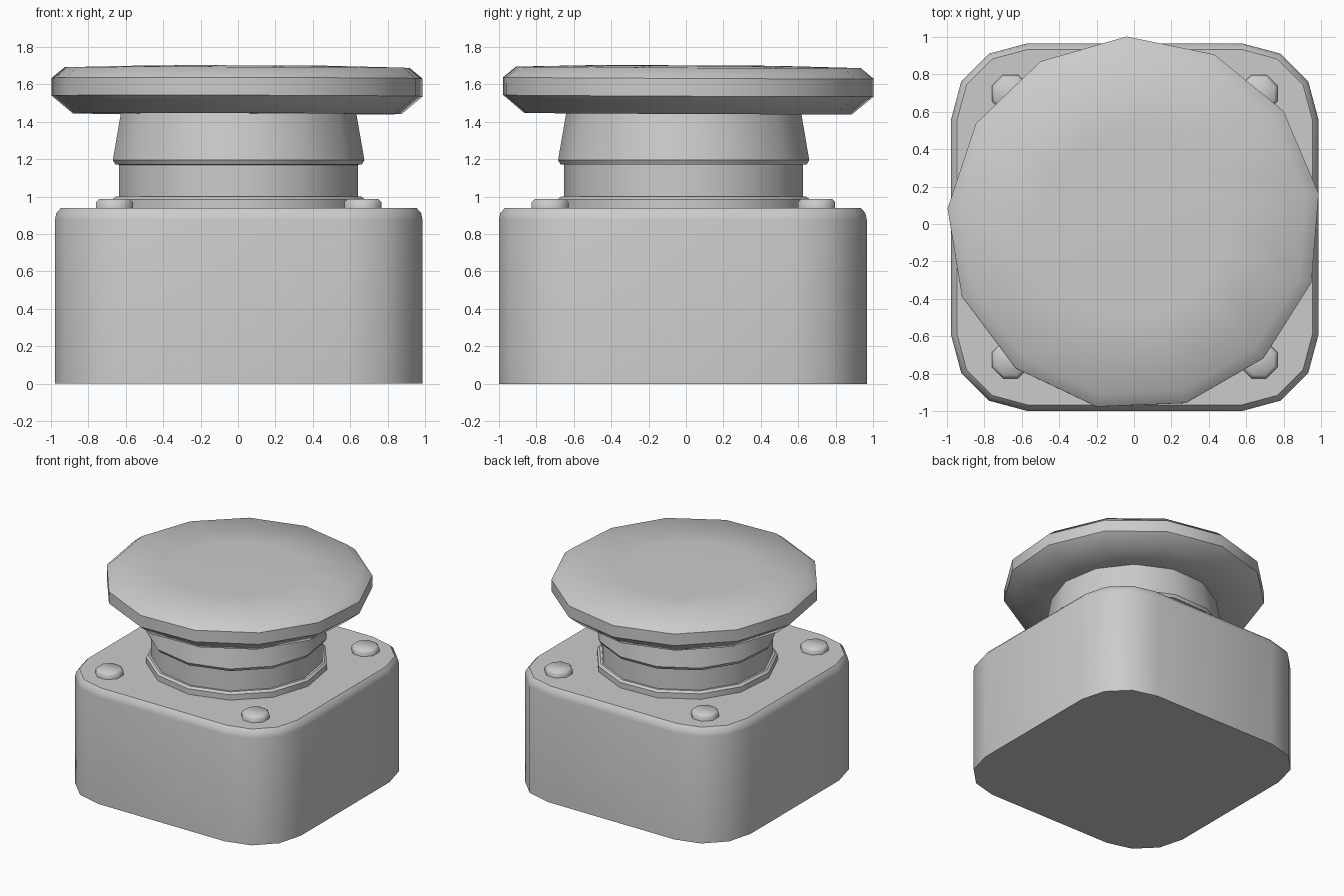
import bpy, bmesh
from math import pi, sin, cos, radians

if "Cube" in bpy.data.objects:
    bpy.data.objects.remove(bpy.data.objects["Cube"])


def finish(name, bm, angle=35):
    bmesh.ops.recalc_face_normals(bm, faces=bm.faces)
    mesh = bpy.data.meshes.new(name)
    bm.to_mesh(mesh)
    bm.free()
    ob = bpy.data.objects.new(name, mesh)
    bpy.context.collection.objects.link(ob)
    bpy.ops.object.select_all(action='DESELECT')
    ob.select_set(True)
    bpy.context.view_layer.objects.active = ob
    bpy.ops.object.shade_smooth_by_angle(angle=radians(angle))
    return ob


def loft(name, outlines, angle=35):
    """Bridge stacked outlines and cap both ends."""
    bm = bmesh.new()
    rings = [[bm.verts.new(p) for p in o] for o in outlines]
    n = len(rings[0])
    for a, b in zip(rings, rings[1:]):
        for i in range(n):
            j = (i + 1) % n
            bm.faces.new((a[i], a[j], b[j], b[i]))
    bm.faces.new(rings[0])
    bm.faces.new(rings[-1])
    return finish(name, bm, angle)


def turned(name, profile, sides, phase, angle=35):
    """Low-poly turned part from (radius, height) pairs."""
    return loft(name, [[(r * cos(phase + 2 * pi * i / sides),
                         r * sin(phase + 2 * pi * i / sides), z)
                        for i in range(sides)] for r, z in profile], angle)


def rounded_square(half, radius, z, steps=3):
    pts = []
    for q, (sx, sy) in enumerate(((1, 1), (-1, 1), (-1, -1), (1, -1))):
        for k in range(steps + 1):
            a = pi / 2 * (q + k / steps)
            pts.append((sx * (half - radius) + radius * cos(a),
                        sy * (half - radius) + radius * sin(a), z))
    return pts


CX, CY = 0.004, -0.017

# Housing with rounded corners and a softened top edge
housing = loft("housing", [rounded_square(0.983, 0.41, 0),
                           rounded_square(0.983, 0.41, 0.875),
                           rounded_square(0.975, 0.402, 0.912),
                           rounded_square(0.950, 0.377, 0.94)], 40)
housing.location = (CX, CY, 0)

# Stepped neck: flange, lower collar and tapered upper collar
neck = turned("neck", [(0.68, 0.93), (0.68, 0.985), (0.662, 1.0), (0.645, 1.0),
                       (0.645, 1.17), (0.665, 1.172), (0.678, 1.195),
                       (0.632, 1.46)], 13, radians(-87.7))
neck.location = (0, -0.006, 0)

# Mushroom button, very slightly tilted
button = turned("mushroom_button", [(0.60, -0.13), (0.885, -0.13), (1.0, -0.035),
                                    (1.0, 0.06), (0.93, 0.117), (0.5, 0.127)],
                13, radians(92.3), 45)
button.location = (0, 0.003, 1.573)
button.rotation_euler = (radians(-0.25), radians(0.12), 0)

# Corner screws
for sx in (-1, 1):
    for sy in (-1, 1):
        screw = turned("corner_screw", [(0.107, 0.93), (0.107, 0.97),
                                        (0.088, 0.988)], 8, pi / 8, 50)
        screw.location = (CX + sx * 0.664, CY + 0.003 + sy * 0.712, 0)
